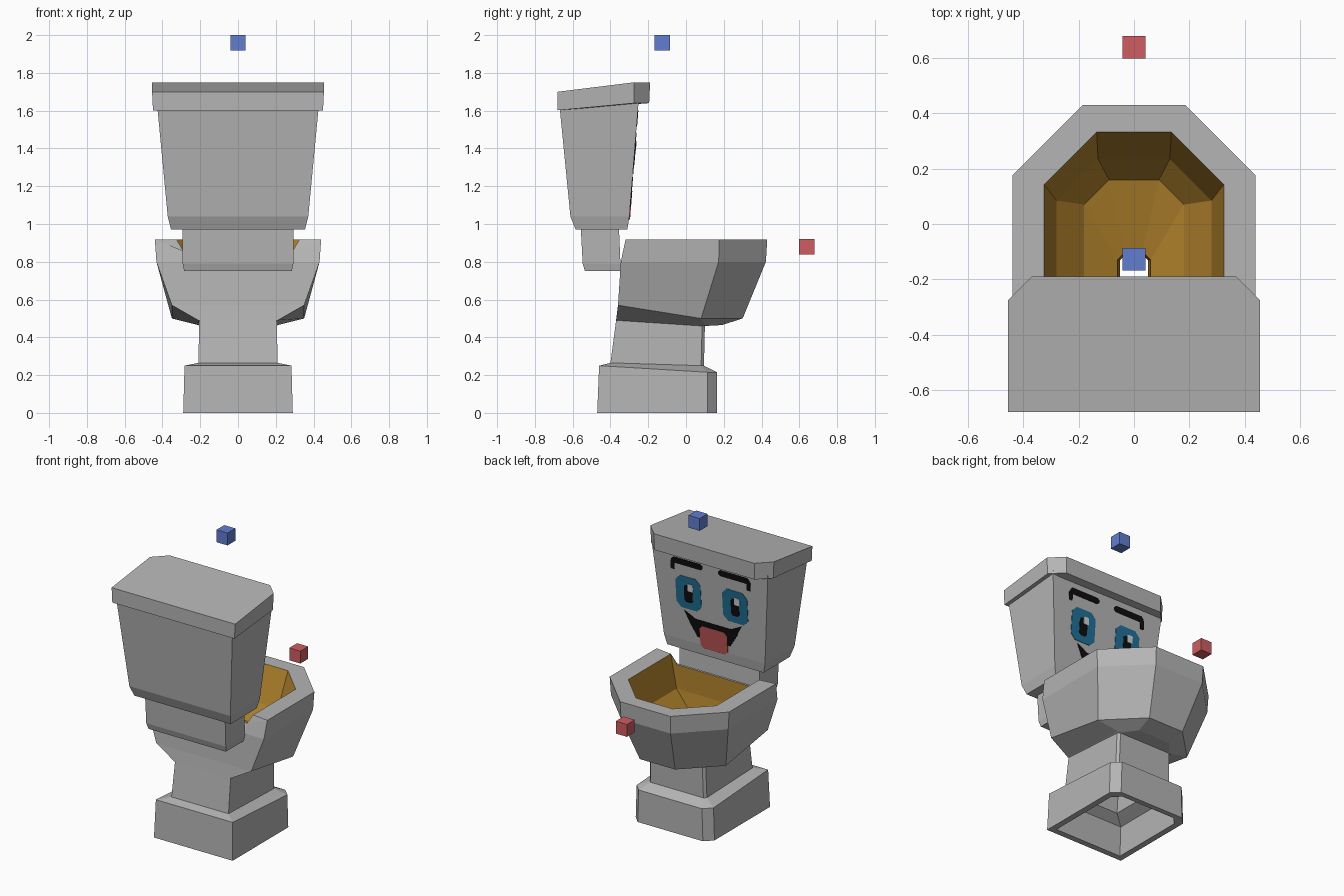
import bpy, bmesh
from mathutils import Vector

cube = bpy.data.objects.get("Cube")
if cube:
    bpy.data.objects.remove(cube)


def material(name, *rgb):
    mat = bpy.data.materials.new(name)
    mat.use_nodes = True
    mat.diffuse_color = (*rgb, 1)
    shader = mat.node_tree.nodes["Principled BSDF"]
    shader.inputs["Base Color"].default_value = (*rgb, 1)
    return mat


grey = material("porcelain_grey", .46, .46, .46)
gold = material("bowl_gold", .43, .22, .025)
blue = material("marker_blue", .12, .21, .62)
red = material("marker_red", .62, .11, .12)
iris = material("iris_blue", .015, .16, .3)
black = material("ink_black", .004, .004, .004)
pink = material("tongue_pink", .52, .09, .09)
white = material("highlight_white", .6, .66, .72)


def finish(name, bm, *materials):
    """Turn a finished bmesh into a named, coloured object."""
    bmesh.ops.recalc_face_normals(bm, faces=bm.faces)
    mesh = bpy.data.meshes.new(name)
    bm.to_mesh(mesh)
    bm.free()
    for mat in materials:
        mesh.materials.append(mat)
    bpy.context.collection.objects.link(bpy.data.objects.new(name, mesh))


def mirrored(half):
    """Close a half outline with its mirror image across x."""
    return half + [(-point[0], *point[1:]) for point in reversed(half)]


def ring(width, back, front, z, clip=0, rise=0, notch=0):
    """Outline with clipped front corners; rise lifts the back, notch cuts the rear wall."""
    inner = .29 if notch else width * .68
    half = [(inner, back, z + rise - notch), (width, back, z + rise), (width, front - clip, z)]
    if clip:
        half.append((width - clip, front, z))
    return mirrored(half)


def skin(name, rings, loop=False, gold_bands=()):
    """Bridge successive rings; either cap the ends or join the last to the first."""
    bm = bmesh.new()
    rows = [[bm.verts.new(point) for point in outline] for outline in rings]
    pairs = list(zip(rows, rows[1:]))
    if loop:
        pairs.append((rows[-1], rows[0]))
    else:
        bm.faces.new(rows[0])
        bm.faces.new(rows[-1])
    for band, (lower, upper) in enumerate(pairs):
        for i in range(len(lower)):
            j = (i + 1) % len(lower)
            face = bm.faces.new((lower[i], lower[j], upper[j], upper[i]))
            face.material_index = int(band in gold_bands)
    finish(name, bm, grey, gold)


# Hollow base, pedestal and bowl form one continuous shell
outside = [
    ring(.29, -.47, .165, 0, clip=.05),
    ring(.283, -.46, .165, .215, clip=.05, rise=.035),
    ring(.21, -.4, .095, .25, clip=.015, rise=.015),
    ring(.205, -.37, .1, .46, clip=.015, rise=.03),
    ring(.21, -.37, .19, .465, clip=.09, rise=.025),
    ring(.35, -.36, .3, .5, clip=.22, rise=.07),
    ring(.432, -.345, .423, .8, clip=.25),
    ring(.44, -.32, .43, .918, clip=.255, notch=.06),
]
basin = [
    ring(.325, -.305, .333, .918, clip=.19, notch=.06),
    ring(.28, -.3, .235, .7, clip=.15),
    ring(.18, -.28, .16, .6, clip=.09),
    ring(.06, -.23, -.1, .54, clip=.03),
]
hollow = [
    ring(.05, -.22, -.11, .42, clip=.02),
    ring(.16, -.34, .05, .36, clip=.03),
    ring(.16, -.35, .055, .23, clip=.03),
    ring(.24, -.41, .12, .19, clip=.05),
    ring(.25, -.43, .13, 0, clip=.05),
]
first = len(outside)
skin("bowl_and_base", outside + basin + hollow, loop=True,
     gold_bands=range(first, first + len(basin)))

# Neck under the tank
skin("tank_neck", [
    ring(.285, -.535, -.345, .75),
    ring(.293, -.547, -.347, .79),
    ring(.295, -.557, -.355, .98),
])

# Tapered tank
skin("tank", [
    ring(.355, -.585, -.31, .972),
    ring(.372, -.612, -.3, 1.04),
    ring(.428, -.67, -.25, 1.66, rise=-.03),
])

# Lid with clipped front corners, rising towards the face
skin("tank_lid", [
    ring(.45, -.68, -.195, 1.64, clip=.08, rise=-.038),
    ring(.455, -.68, -.19, 1.75, clip=.085, rise=-.05),
])


# Painted face: thin plates following the slope of the tank front
def plate(name, outline, mat, layer=0):
    bm = bmesh.new()
    lift = .003 + .002 * layer
    face = bm.faces.new([bm.verts.new((x, -.3 + (z - 1.04) * .08 + lift, z)) for x, z in outline])
    extruded = bmesh.ops.extrude_face_region(bm, geom=[face])["geom"]
    verts = [item for item in extruded if isinstance(item, bmesh.types.BMVert)]
    bmesh.ops.translate(bm, verts=verts, vec=Vector((0, -.005, 0)))
    finish(name, bm, mat)


def clipped(x, z, width, height, clip):
    """Rectangle with clipped corners, given its centre and half sizes."""
    right = [(width - clip, -height), (width, clip - height),
             (width, height - clip), (width - clip, height)]
    return [(x + dx, z + dz) for dx, dz in mirrored(right)]


for side, sign in (("left", 1), ("right", -1)):
    eye = .172 * sign
    plate(side + "_iris", clipped(eye, 1.375, .092, .11, .035), iris)
    plate(side + "_pupil", clipped(eye, 1.37, .03, .058, .012), black, layer=1)
    plate(side + "_highlight", clipped(eye - .018, 1.415, .02, .025, .005), white, layer=2)
    plate(side + "_eyebrow", clipped(eye, 1.58, .115, .02, .015), black)
    plate(side + "_eyebrow_end", clipped(.28 * sign, 1.545, .014, .03, .004), black)

plate("mouth", mirrored([(.12, 1.09), (.17, 1.17), (.21, 1.25), (.13, 1.21)]), black)
plate("tongue", clipped(0, 1.1, .1, .075, .02), pink, layer=1)

# Floating marker cubes
for name, y, z, mat in (("upper_marker", -.127, 1.959, blue), ("front_marker", .639, .88, red)):
    bm = bmesh.new()
    bmesh.ops.create_cube(bm, size=.082)
    bmesh.ops.translate(bm, verts=bm.verts, vec=Vector((0, y, z)))
    finish(name, bm, mat)
